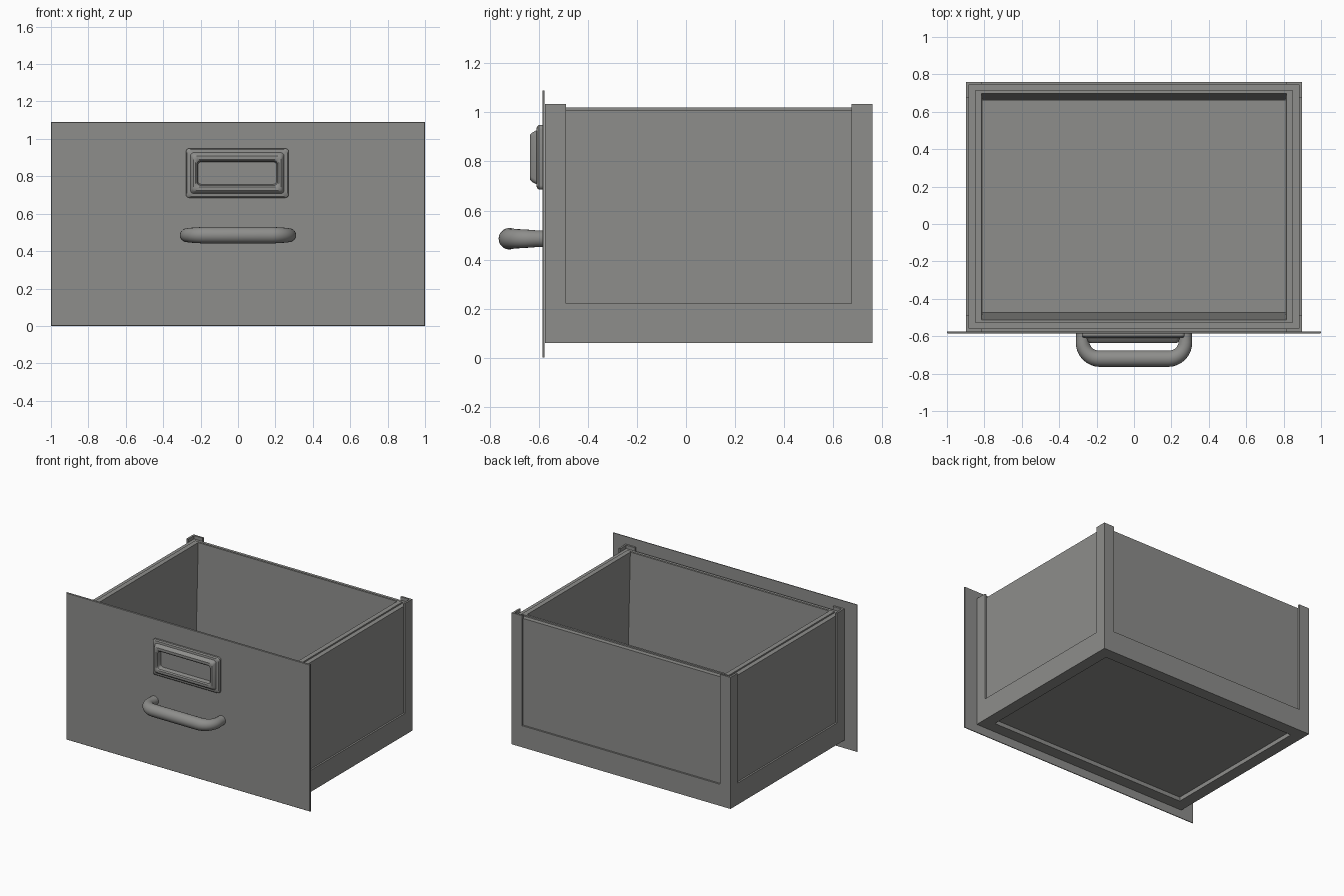
import bpy, bmesh, math
from mathutils import Vector

if "Cube" in bpy.data.objects:
    bpy.data.objects.remove(bpy.data.objects["Cube"])

steel = bpy.data.materials.new("grey_steel")
steel.use_nodes = True
GREY = (0.27, 0.27, 0.26, 1)
steel.diffuse_color = GREY
steel.node_tree.nodes["Principled BSDF"].inputs["Base Color"].default_value = GREY


def finish(name, bm):
    bmesh.ops.recalc_face_normals(bm, faces=bm.faces)
    mesh = bpy.data.meshes.new(name)
    bm.to_mesh(mesh)
    bm.free()
    mesh.materials.append(steel)
    obj = bpy.data.objects.new(name, mesh)
    bpy.context.collection.objects.link(obj)
    return obj


def outline(hw, hh, r):
    """Rectangle outline, with rounded corners when r > 0."""
    corners = [(1, 1), (-1, 1), (-1, -1), (1, -1)]
    if not r:
        return [(sx * hw, sy * hh) for sx, sy in corners]
    pts = []
    for i, (sx, sy) in enumerate(corners):
        for k in range(5):
            a = math.radians(90 * i + 22.5 * k)
            pts.append((sx * (hw - r) + r * math.cos(a), sy * (hh - r) + r * math.sin(a)))
    return pts


def loft(name, rings, place, r=0):
    """Skin nested rectangles (half width, half height, depth) and cap both ends."""
    bm = bmesh.new()
    loops = [[bm.verts.new(place(a, b, d)) for a, b in outline(hw, hh, r)]
             for hw, hh, d in rings]
    for lo, hi in zip(loops, loops[1:]):
        n = len(lo)
        for i in range(n):
            j = (i + 1) % n
            bm.faces.new((lo[i], lo[j], hi[j], hi[i]))
    bm.faces.new(loops[0])
    bm.faces.new(loops[-1])
    return finish(name, bm)


# Open box: recessed underside, bottom band, walls with stepped rim, sloping inside
CY = 0.093
loft("drawer_box", [
    (0.81, 0.58, 0.09), (0.81, 0.58, 0.06), (0.897, 0.667, 0.06), (0.897, 0.667, 0.22),
    (0.884, 0.654, 0.22), (0.884, 0.654, 1.01), (0.85, 0.62, 1.01), (0.85, 0.62, 1.02),
    (0.815, 0.605, 1.02), (0.81, 0.567, 0.11)],
    lambda a, b, d: (a, b + CY, d))

# Angle-iron corner posts
W, T = 0.085, 0.014
profile = [(0, 0), (W, 0), (W, T), (T, T), (T, W), (0, W)]
for sx, side in ((1, "left"), (-1, "right")):
    for sy, end in ((1, "back"), (-1, "front")):
        bm = bmesh.new()
        base = bm.faces.new([bm.verts.new((sx * (0.897 - u), CY + sy * (0.667 - v), 0.22))
                             for u, v in profile])
        top = bmesh.ops.extrude_face_region(bm, geom=[base])["geom"]
        bmesh.ops.translate(bm, vec=(0, 0, 0.815),
                            verts=[g for g in top if isinstance(g, bmesh.types.BMVert)])
        bm.faces.ensure_lookup_table()
        if base.is_valid and not any(len(f.verts) == 6 and f is not base and
                                     f.calc_center_median().z < 0.3 for f in bm.faces):
            pass
        finish(f"{end}_{side}_post", bm)

# Thin overhanging front panel
loft("front_panel", [(1.0, 0.545, -0.576), (1.0, 0.545, -0.582), (0.997, 0.542, -0.586)],
     lambda a, b, d: (a, d, b + 0.545))

# Pressed label holder with raised rim and sunken window
holder = loft("label_holder", [
    (0.275, 0.132, -0.584), (0.275, 0.132, -0.600), (0.268, 0.125, -0.608),
    (0.250, 0.110, -0.610), (0.243, 0.100, -0.628), (0.235, 0.092, -0.635),
    (0.222, 0.074, -0.635), (0.215, 0.066, -0.628), (0.210, 0.060, -0.598)],
    lambda a, b, d: (a - 0.004, d, b + 0.817), r=0.018)

# Bent tube handle, thinner where it meets the panel
R, X, Y, Z = 0.09, 0.275, -0.72, 0.485
half = [(X, -0.578, 0.034), (X, -0.61, 0.034)]
for k in range(9):
    a = math.radians(90 * k / 8)
    half.append((X - R + R * math.cos(a), Y + R - R * math.sin(a), 0.036 + 0.008 * k / 8))
path = half + [(-x, y, r) for x, y, r in reversed(half)]
SIDES = 20
bm = bmesh.new()
rings = []
for i, (x, y, r) in enumerate(path):
    p, q = path[max(i - 1, 0)], path[min(i + 1, len(path) - 1)]
    t = Vector((q[0] - p[0], q[1] - p[1], 0)).normalized()
    n = Vector((-t.y, t.x, 0))
    ring = []
    for k in range(SIDES):
        a = math.tau * k / SIDES
        ring.append(bm.verts.new(Vector((x, y, Z)) + n * r * math.cos(a)
                                 + Vector((0, 0, r * math.sin(a)))))
    rings.append(ring)
for lo, hi in zip(rings, rings[1:]):
    for i in range(SIDES):
        j = (i + 1) % SIDES
        bm.faces.new((lo[i], lo[j], hi[j], hi[i]))
bm.faces.new(rings[0])
bm.faces.new(rings[-1])
handle = finish("handle", bm)

# Smooth shading on the rounded parts
bpy.ops.object.select_all(action="DESELECT")
for obj in (holder, handle):
    obj.select_set(True)
    bpy.context.view_layer.objects.active = obj
bpy.ops.object.shade_smooth_by_angle(angle=math.radians(35))
